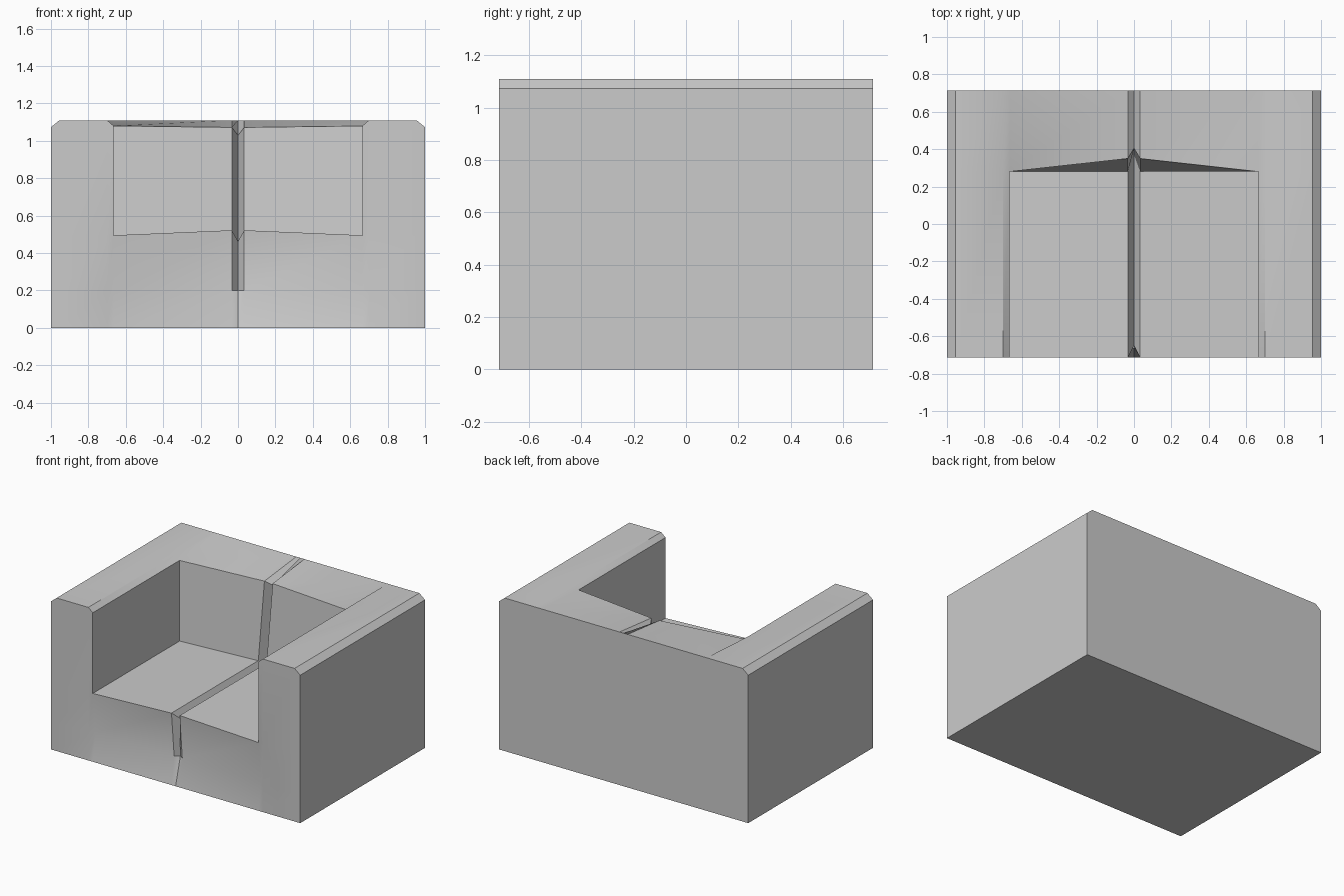
import bpy, bmesh

if "Cube" in bpy.data.objects:
    bpy.data.objects.remove(bpy.data.objects["Cube"])

F, H = 0.715, 1.11      # half depth, height


def arm_column(x, z, crease=0.0, rear=None):
    """Side section through an arm: front foot, front crease, seat level, top, rear."""
    return [(x, -F, 0), (x, -F + crease, .2), (x, -F, .495), (x, -F, z),
            (x, .28, z), (x, .28, z), (x, F, rear or z), (x, F, 0)]


def seat_column(x, crease, front, seat_z, seat_back, back_y, back_z):
    """Side section through the seat and backrest."""
    return [(x, -F, 0), (x, crease - F, .2), (x, front, seat_z), (x, front, seat_z),
            (x, seat_back, seat_z), (x, back_y, back_z), (x, F, H), (x, F, 0)]


# Sections from the centre seam out to the right side
half = [
    seat_column(0, .055, -.65, .463, .37, .405, 1.03),      # seam between cushions
    seat_column(.033, .03, -F, .522, .28, .35, 1.072),      # cushion edge at seam
    seat_column(.665, .03, -F, .495, .28, .28, 1.08),       # cushion edge at arm
    arm_column(.665, 1.08, .03, H),                         # inner arm wall
    arm_column(.70, H),                                     # inner chamfer
    arm_column(.955, H),                                    # arm top
    arm_column(1, 1.073),                                   # outer chamfer
]
sections = [[(-x, y, z) for x, y, z in s] for s in half[:0:-1]] + half

# Loft the upholstered body through all sections
bm = bmesh.new()
rings = [[bm.verts.new(p) for p in s] for s in sections]
n = len(rings[0])
for a, b in zip(rings, rings[1:]):
    for i in range(n):
        j = (i + 1) % n
        bm.faces.new((a[i], a[j], b[j], b[i]))
bm.faces.new(rings[0])
bm.faces.new(rings[-1])
bmesh.ops.remove_doubles(bm, verts=bm.verts, dist=1e-4)
bmesh.ops.recalc_face_normals(bm, faces=bm.faces)

mesh = bpy.data.meshes.new("sofa_body")
bm.to_mesh(mesh)
bm.free()
sofa = bpy.data.objects.new("sofa_body", mesh)
bpy.context.collection.objects.link(sofa)

# Soft shading across the shallow creases, crisp elsewhere
bpy.context.view_layer.objects.active = sofa
sofa.select_set(True)
bpy.ops.object.shade_smooth_by_angle(angle=0.5)
